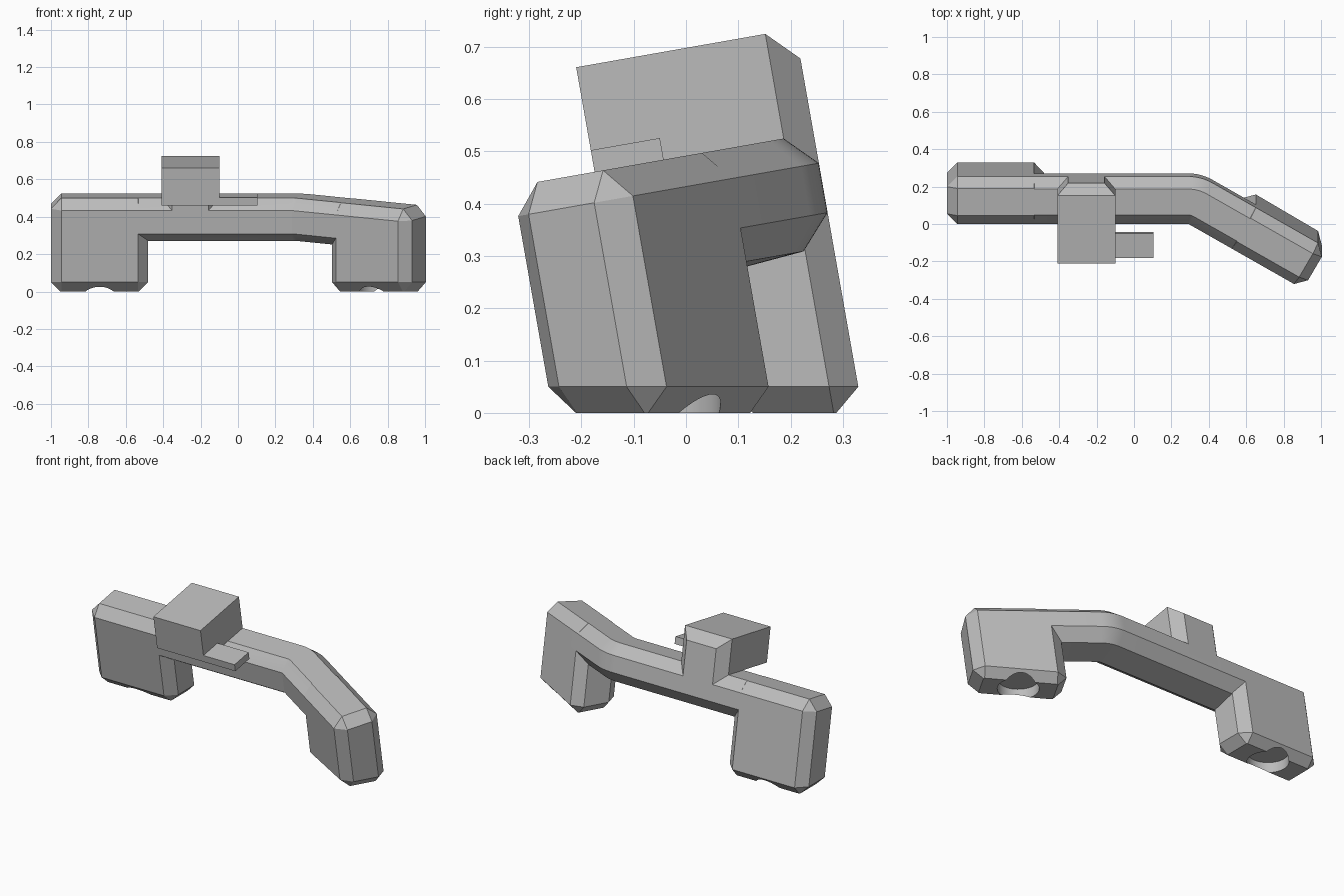
import bpy, bmesh, math
from mathutils import Vector

cube = bpy.data.objects.get("Cube")
if cube:
    bpy.data.objects.remove(cube)

TILT = math.radians(10)
BEND = math.radians(30)
C, S = math.cos(TILT), math.sin(TILT)
FRONT, DEPTH = 0.076, 0.257      # front plane and thickness of the bar
TOP, CH = 0.484, 0.058           # top level and chamfer width
PIVOT = 0.29                     # x where the bar bends

grey = bpy.data.materials.new("grey")
grey.use_nodes = True
grey.diffuse_color = (0.5, 0.5, 0.5, 1)
grey.node_tree.nodes["Principled BSDF"].inputs["Base Color"].default_value = (0.5, 0.5, 0.5, 1)


def lean(x, u, v):
    """Tilted frame (u back, v up) to world."""
    return Vector((x, u * C - v * S, u * S + v * C))


def level(x, u, z):
    """Point on the tilted walls at a given world height."""
    return lean(x, u, (z - u * S) / C)


def straight(a, b):
    return a, FRONT + b


def bent(a, b, angle=BEND):
    c, s = math.cos(angle), math.sin(angle)
    return PIVOT + a * c + b * s, FRONT - a * s + b * c


def loft(name, rings):
    bm = bmesh.new()
    loops = [[bm.verts.new(p) for p in ring] for ring in rings]
    for r0, r1 in zip(loops, loops[1:]):
        for i in range(len(r0)):
            j = (i + 1) % len(r0)
            bm.faces.new((r0[i], r0[j], r1[j], r1[i]))
    bm.faces.new(loops[0])
    bm.faces.new(loops[-1])
    bmesh.ops.remove_doubles(bm, verts=bm.verts, dist=0.0005)
    bmesh.ops.recalc_face_normals(bm, faces=bm.faces)
    mesh = bpy.data.meshes.new(name)
    bm.to_mesh(mesh)
    bm.free()
    mesh.materials.append(grey)
    obj = bpy.data.objects.new(name, mesh)
    bpy.context.collection.objects.link(obj)
    return obj


def activate(obj):
    bpy.ops.object.select_all(action="DESELECT")
    obj.select_set(True)
    bpy.context.view_layer.objects.active = obj


def smooth(obj):
    activate(obj)
    bpy.ops.object.shade_smooth_by_angle(angle=math.radians(20))


def octagon(a0, a1, b0, b1, c, inset=0.0):
    """Rectangle with cut corners, shrunk by inset."""
    k = max(c - inset, 0)
    a0, a1, b0, b1 = a0 + inset, a1 - inset, b0 + inset, b1 - inset
    return [(a0 + k, b0), (a1 - k, b0), (a1, b0 + k), (a1, b1 - k),
            (a1 - k, b1), (a0 + k, b1), (a0, b1 - k), (a0, b0 + k)]


def leg(name, a0, a1, place):
    def ring(inset, height, frame):
        return [frame(*place(a, b), height) for a, b in octagon(a0, a1, 0, DEPTH, 0.055, inset)]
    obj = loft(name, [ring(0.05, 0, level), ring(0, 0.05, level),
                      ring(0, TOP - CH, lean), ring(0.055, TOP, lean)])
    # Round recess in the foot
    centre = level(*place((a0 + a1) / 2, DEPTH / 2), 0)
    bpy.ops.mesh.primitive_cylinder_add(vertices=48, radius=0.11, depth=0.12,
                                        location=(centre.x, centre.y, 0))
    cutter = bpy.context.object
    cutter.data.materials.append(grey)
    activate(obj)
    mod = obj.modifiers.new("recess", "BOOLEAN")
    mod.operation, mod.solver, mod.object = "DIFFERENCE", "EXACT", cutter
    bpy.ops.object.modifier_apply(modifier=mod.name)
    bpy.data.objects.remove(cutter)
    smooth(obj)


def box(name, x0, x1, u0, u1, v0, v1):
    rect = [(x0, u0), (x1, u0), (x1, u1), (x0, u1)]
    return loft(name, [[lean(x, u, v) for x, u in rect] for v in (v0, v1)])


# Legs
leg("right_leg", -1, -0.48, straight)
leg("left_leg", 0.214, 0.708, bent)

# Bar swept around the bend
section = [(0, TOP - CH), (CH, TOP), (DEPTH - CH, TOP), (DEPTH, TOP - CH),
           (DEPTH, 0.33), (DEPTH - CH, 0.265), (0.055, 0.2525), (0, 0.30)]
stations = [[lean(*straight(-0.75, b), v) for b, v in section]]
for i in range(9):
    stations.append([lean(*bent(0, b, BEND * i / 8), v) for b, v in section])
stations.append([lean(*bent(0.45, b), v) for b, v in section])
smooth(loft("bar", stations))

# Block standing on the bar: stem with chamfered back, and overhanging front
X0, X1, HIGH = -0.41, -0.10, 0.687
BACK = FRONT + DEPTH
loft("block_stem", [
    [lean(x, u, v) for x, u in octagon(X0, X1, FRONT, BACK, CH)]
    for v in (0.36, TOP)])
back_outline = [(X0, BACK - CH), (X1, BACK - CH)]
rear = [(X1 - CH, BACK), (X0 + CH, BACK)]
loft("block_back", [
    [lean(x, u, TOP) for x, u in back_outline + rear],
    [lean(x, u, HIGH - CH) for x, u in back_outline + rear],
    [lean(x, u, HIGH) for x, u in back_outline]
    + [lean(X1, BACK - CH, HIGH), lean(X0, BACK - CH, HIGH)]])
box("block_head", X0, X1, -0.092, BACK - CH, TOP, HIGH)

# Side tab
box("side_tab", X1 - 0.02, 0.105, -0.092, 0.042, TOP, 0.526)
